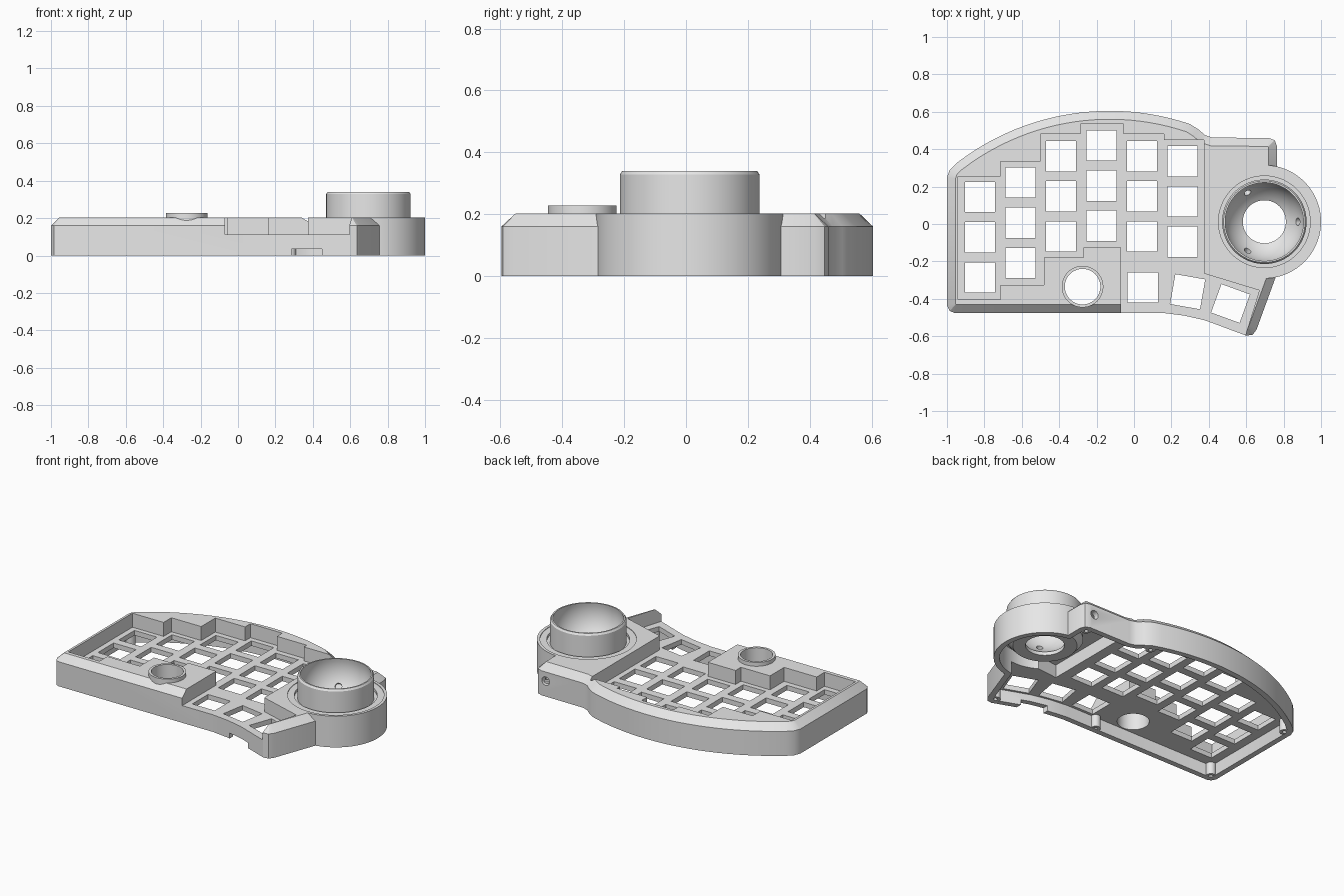
import bpy, bmesh, math
from mathutils import Vector, Matrix

if "Cube" in bpy.data.objects:
    bpy.data.objects.remove(bpy.data.objects["Cube"])

grey = bpy.data.materials.new("light_grey")
grey.diffuse_color = (0.8, 0.8, 0.8, 1)
grey.use_nodes = True
grey.node_tree.nodes["Principled BSDF"].inputs["Base Color"].default_value = grey.diffuse_color
BX, BY = 0.697, 0.012            # centre of the ball socket


def finish(name, bm):
    bmesh.ops.recalc_face_normals(bm, faces=bm.faces)
    me = bpy.data.meshes.new(name)
    bm.to_mesh(me)
    bm.free()
    me.materials.append(grey)
    ob = bpy.data.objects.new(name, me)
    bpy.context.collection.objects.link(ob)
    return ob


def stack(bm, rings):
    """Closed solid through a list of equally long (points, z) rings."""
    loops = [[bm.verts.new((x, y, z)) for x, y in pts] for pts, z in rings]
    n = len(loops[0])
    for a, b in zip(loops, loops[1:]):
        for i in range(n):
            j = (i + 1) % n
            bm.faces.new((a[i], a[j], b[j], b[i]))
    bm.faces.new(loops[0][::-1])
    bm.faces.new(loops[-1])


def prism(name, *rings):
    bm = bmesh.new()
    stack(bm, rings)
    return finish(name, bm)


def circle(x, y, r, n=72):
    return [(x + r * math.cos(2 * math.pi * i / n), y + r * math.sin(2 * math.pi * i / n))
            for i in range(n)]


def lathe(name, profile, x, y, n=72):
    """Ring-shaped solid from a closed (radius, z) profile."""
    bm = bmesh.new()
    loops = []
    for i in range(n):
        a = 2 * math.pi * i / n
        loops.append([bm.verts.new((x + r * math.cos(a), y + r * math.sin(a), z)) for r, z in profile])
    m = len(profile)
    for i in range(n):
        a, b = loops[i], loops[(i + 1) % n]
        for k in range(m):
            l = (k + 1) % m
            bm.faces.new((a[k], b[k], b[l], a[l]))
    return finish(name, bm)


def rod(name, centre, direction, r, length):
    bm = bmesh.new()
    rot = Vector(direction).to_track_quat('Z', 'Y').to_matrix().to_4x4()
    bmesh.ops.create_cone(bm, cap_ends=True, segments=24, radius1=r, radius2=r, depth=length,
                          matrix=Matrix.Translation(centre) @ rot)
    return finish(name, bm)


def inset(pts, d):
    """Mitred inward offset of a clockwise outline."""
    out = []
    for i, p in enumerate(pts):
        p = Vector(p)
        e1 = (p - Vector(pts[i - 1])).normalized()
        e2 = (Vector(pts[(i + 1) % len(pts)]) - p).normalized()
        n1, n2 = Vector((e1.y, -e1.x)), Vector((e2.y, -e2.x))
        out.append(tuple(p + (n1 + n2) * d / (1 + n1.dot(n2))))
    return out


def combine(target, tool, op='DIFFERENCE'):
    mod = target.modifiers.new(op.lower(), 'BOOLEAN')
    mod.operation, mod.object, mod.solver = op, tool, 'EXACT'
    bpy.context.view_layer.objects.active = target
    bpy.ops.object.modifier_apply(modifier=mod.name)
    bpy.data.objects.remove(tool)


# Outline of the case, clockwise from the front left corner
outline = [(-0.96, -0.475), (-0.985, -0.465), (-1, -0.435), (-1, 0.25), (-0.985, 0.29)]
for i in range(25):
    x = -0.95 + 1.25 * i / 24
    outline.append((x, 0.605 - 1.34 + math.sqrt(1.34 ** 2 - (x + 0.13) ** 2)))
outline += [(0.345, 0.505), (0.38, 0.475), (0.42, 0.462), (0.72, 0.46), (0.752, 0.448),
            (0.765, 0.415), (0.765, 0.2), (0.77, -0.25), (0.655, -0.565), (0.635, -0.592),
            (0.6, -0.597), (0.38, -0.515), (0.27, -0.49), (0.15, -0.475)]

# Case body with a chamfered top edge, joined to the round ball housing
case = prism("keyboard_case", (outline, 0), (outline, 0.16), (inset(outline, 0.045), 0.203))
combine(case, prism("ball_housing", (circle(BX, BY, 0.303), 0), (circle(BX, BY, 0.303), 0.203)), 'UNION')

# Stepped key well, open at the front over the thumb keys
well = [(-0.94, -0.405), (-0.94, 0.255), (-0.715, 0.255), (-0.715, 0.335), (-0.5, 0.335),
        (-0.5, 0.48), (-0.285, 0.48), (-0.285, 0.535), (-0.055, 0.535), (-0.055, 0.48),
        (0.16, 0.48), (0.16, 0.45), (0.375, 0.45), (0.375, -0.265), (0.67, -0.355),
        (0.575, -0.66), (-0.07, -0.66), (-0.07, -0.125), (-0.27, -0.125), (-0.27, -0.18),
        (-0.48, -0.18), (-0.48, -0.325), (-0.715, -0.325), (-0.715, -0.405)]
combine(case, prism("well_cutter", (well, 0.112), (well, 0.4)))

# Hollow underside: shallow below the keys, deep below the ball and controller bay
under = inset(outline, 0.036)
combine(case, prism("under_cutter", (under, -0.1), (under, 0.08)))
bay = [(0.41, 0.424), (0.725, 0.424), (0.725, 0.1), (0.7, -0.2), (0.41, -0.23)]
combine(case, prism("bay_cutter", (bay, -0.1), (bay, 0.165)))
for r, z0, z1 in ((0.268, -0.1, 0.165), (0.222, 0.1, 0.4), (0.245, 0.182, 0.4), (0.285, 0.199, 0.4)):
    combine(case, prism("ball_cutter", (circle(BX, BY, r), z0), (circle(BX, BY, r), z1)))

# Key openings: six staggered columns and three fanned thumb keys
keys = [(-0.823 + 0.2165 * c, y - 0.215 * row, 0)
        for c, y in enumerate((0.144, 0.222, 0.363, 0.42, 0.363, 0.335)) for row in range(3)]
keys += [(0.046, -0.34, 0), (0.287, -0.362, -10), (0.516, -0.425, -20)]
bm = bmesh.new()
for x, y, deg in keys:
    bmesh.ops.create_cube(bm, size=1, matrix=Matrix.Translation((x, y, 0.1))
                          @ Matrix.Rotation(math.radians(deg), 4, 'Z')
                          @ Matrix.Diagonal((0.162, 0.162, 0.1, 1)))
combine(case, finish("key_cutter", bm))

# Button opening, cable hole at the back and slot under the front edge
combine(case, prism("button_cutter", (circle(-0.275, -0.335, 0.096), -0.1), (circle(-0.275, -0.335, 0.096), 0.4)))
combine(case, rod("cable_cutter", (0.69, 0.45, 0.1), (0, 1, 0), 0.028, 0.12))
slot = [(0.285, -0.62), (0.285, -0.43), (0.45, -0.47), (0.45, -0.62)]
combine(case, prism("slot_cutter", (slot, -0.1), (slot, 0.035)))

# Raised collar around the button
collar = lathe("button_collar", [(0.095, 0.08), (0.111, 0.08), (0.111, 0.228), (0.095, 0.228)],
               -0.275, -0.335)

# Ball socket: cylinder outside, spherical bowl inside, open at the bottom
R, CZ = 0.215, 0.29
bowl = []
for i in range(15):
    a = math.asin(0.05 / R) + (-math.acos(0.115 / R) - math.asin(0.05 / R)) * i / 14
    bowl.append((R * math.cos(a), CZ + R * math.sin(a)))
socket = lathe("ball_socket", bowl + [(0.115, 0.085), (0.19, 0.085), (0.226, 0.125),
                                      (0.226, 0.328), (0.218, 0.34)], BX, BY)

# Three bearing seats drilled into the bowl
for k in range(3):
    a = 2 * math.pi * k / 3
    d = Vector((0.18 * math.cos(a), 0.18 * math.sin(a), -0.118))
    combine(socket, rod("seat_cutter", Vector((BX, BY, CZ)) + d, d, 0.02, 0.05))

# Screw posts under the corners
parts = [case, collar, socket]
for x, y in ((-0.952, -0.428), (-0.95, 0.25), (0.28, 0.485), (0.715, 0.412), (0.607, -0.55), (-0.07, -0.436)):
    parts.append(lathe("screw_post", [(0.012, 0.001), (0.03, 0.001), (0.03, 0.09), (0.012, 0.09)], x, y, 20))

# Smooth round walls, crisp edges
bpy.ops.object.select_all(action='DESELECT')
for ob in parts:
    ob.select_set(True)
bpy.context.view_layer.objects.active = case
bpy.ops.object.shade_smooth_by_angle(angle=math.radians(25))
